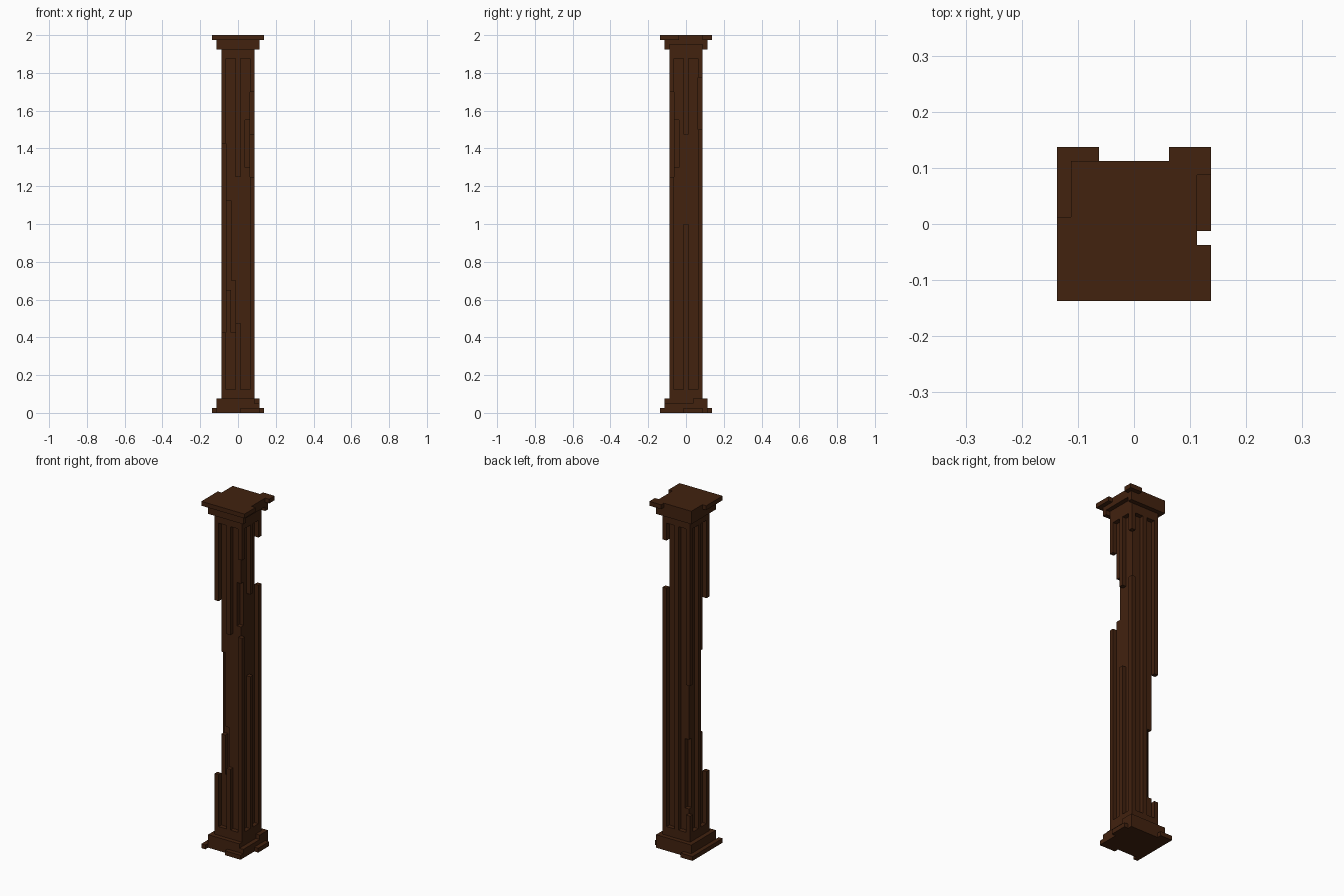
import bpy, bmesh
from mathutils import Matrix, Vector

if "Cube" in bpy.data.objects:
    bpy.data.objects.remove(bpy.data.objects["Cube"], do_unlink=True)

U = 0.025  # size of one block unit

wood = bpy.data.materials.new("dark_brown_wood")
wood.use_nodes = True
COLOUR = (0.054, 0.0160, 0.0048, 1)
wood.diffuse_color = COLOUR
wood.node_tree.nodes["Principled BSDF"].inputs["Base Color"].default_value = COLOUR


def part(name, boxes):
    """One object from boxes (x0, x1, y0, y1, z0, z1) given in block units."""
    bm = bmesh.new()
    for x0, x1, y0, y1, z0, z1 in boxes:
        centre = Vector((x0 + x1, y0 + y1, z0 + z1)) * U / 2
        size = Vector((x1 - x0, y1 - y0, z1 - z0)) * U
        matrix = Matrix.Translation(centre) @ Matrix.Diagonal((*size, 1))
        bmesh.ops.create_cube(bm, size=1, matrix=matrix)
    mesh = bpy.data.meshes.new(name)
    bm.to_mesh(mesh)
    bm.free()
    mesh.materials.append(wood)
    bpy.context.collection.objects.link(bpy.data.objects.new(name, mesh))


def column(name, x, y, spans):
    """One-unit-wide vertical strip, broken into height spans."""
    part(name, [(x - .5, x + .5, y - .5, y + .5, a, b) for a, b in spans])


# Base: chipped bottom plate and the step above it
part("base_plate", [
    (-4.5, 4.5, -4.5, 4.5, 0, 1),
    (-5.5, -4.5, -5.5, 5.5, 0, 1),   # right edge, whole
    (0.5, 4.5, -5.5, -4.5, 0, 1),    # front edge remnant
    (4.5, 5.5, -0.5, 3.5, 0, 1),     # left edge remnant
    (-4.5, -2.5, 4.5, 5.5, 0, 1),    # back edge remnant
])
part("base_step", [
    (-4.5, 3.5, -4.5, 4.5, 1, 3),
    (3.5, 4.5, -4.5, 4.5, 1, 2),
    (3.5, 4.5, 1.5, 4.5, 2, 3),
])

# Capital: chipped step and chipped top plate
part("capital_step", [
    (-4.5, 3.5, -4.5, 4.5, 77, 79),
    (3.5, 4.5, -4.5, 4.5, 78, 79),
    (3.5, 4.5, -4.5, -3.5, 77, 78),
    (3.5, 4.5, 3.5, 4.5, 77, 78),
])
part("top_plate", [
    (-4.5, 4.5, -4.5, 4.5, 79, 80),
    (-5.5, 5.5, -5.5, -4.5, 79, 80),  # front edge, whole
    (-5.5, -4.5, -4.5, 0.5, 79, 80),  # right edge remnant
    (4.5, 5.5, -4.5, -1.5, 79, 80),   # left edge remnants
    (4.5, 5.5, 3.5, 5.5, 79, 80),
    (2.5, 4.5, 4.5, 5.5, 79, 80),     # back edge remnant
])

# Shaft bands that close the flutes at both ends
part("lower_band", [(-3.5, 3.5, -3.5, 3.5, 3, 5)])
part("upper_band", [(-3.5, 3.5, -3.5, 3.5, 75, 77)])

# Shaft core, with its corners and one front strip built separately
part("shaft_core", [
    (-1.5, 1.5, -1.5, 2.5, 5, 75),
    (-2.5, -1.5, -1.5, 1.5, 5, 75),
    (1.5, 2.5, -1.5, 1.5, 5, 75),
    (-0.5, 1.5, -2.5, -1.5, 5, 75),
])
column("core_front_strip", -1, -2, [(5, 17), (28, 75)])

# Corners: name, side signs, core spans, outer post spans
CORNERS = [
    ("front_right", -1, -1, [(5, 26), (45, 75)], [(5, 17), (57, 75)]),
    ("front_left", 1, -1, [(5, 52), (62, 75)], [(5, 50), (68, 75)]),
    ("back_left", 1, 1, [(5, 75)], [(5, 60), (71, 75)]),
    ("back_right", -1, 1, [(5, 10), (26, 75)], [(5, 9), (39, 75)]),
]
for name, sx, sy, core, post in CORNERS:
    column(name + "_core_corner", 2 * sx, 2 * sy, core)
    column(name + "_corner_post", 3 * sx, 3 * sy, post)

# Centre ribs between the flutes
column("front_rib", 0, -3, [(5, 19), (50, 75)])
column("left_rib", 3, 0, [(5, 40), (59, 75)])
column("back_rib", 0, 3, [(5, 75)])
column("right_rib", -3, 0, [(5, 75)])
